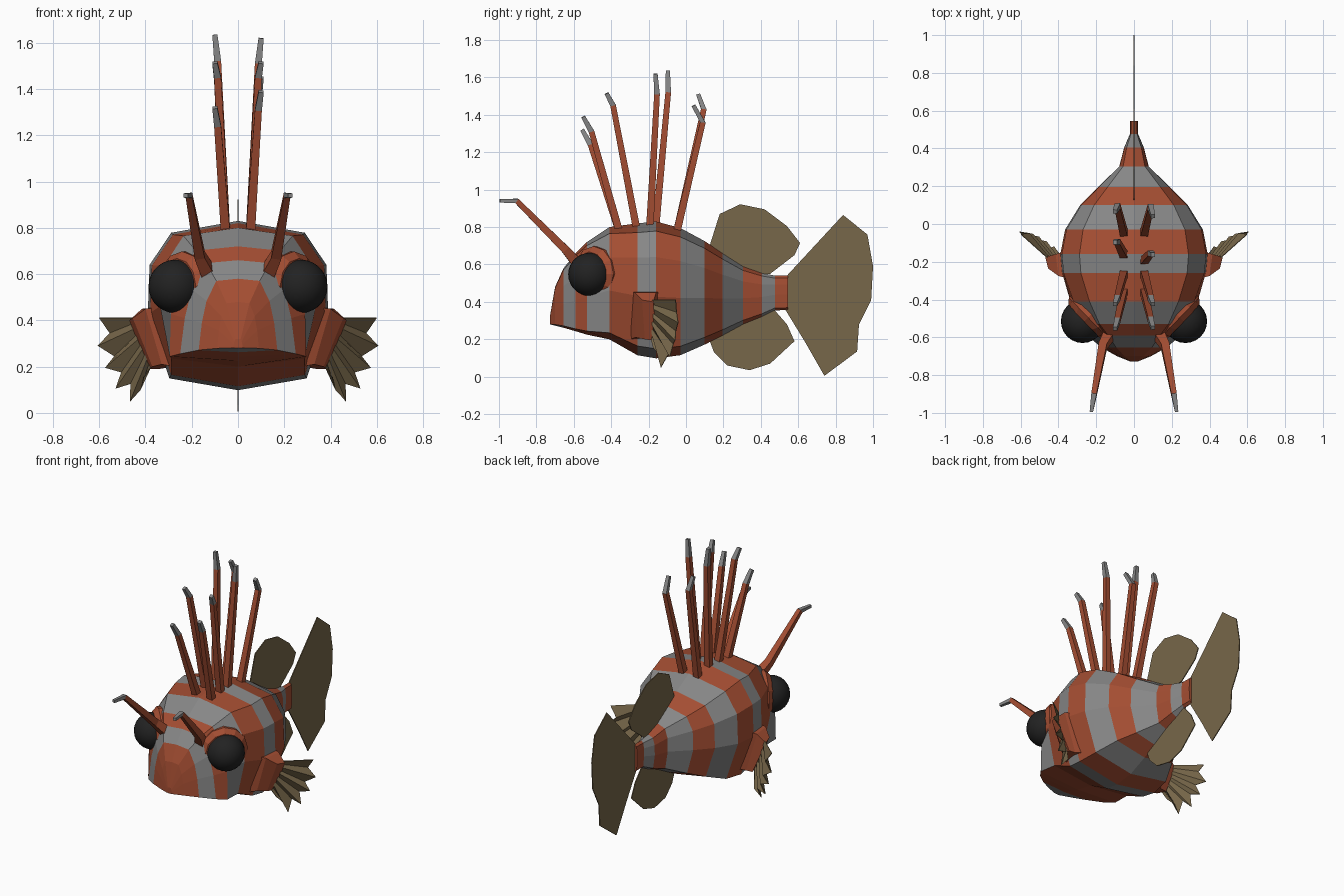
import bpy, bmesh, math
from mathutils import Vector

if "Cube" in bpy.data.objects:
    bpy.data.objects.remove(bpy.data.objects["Cube"])


def material(name, col):
    m = bpy.data.materials.new(name)
    m.diffuse_color = (*col, 1)
    m.use_nodes = True
    m.node_tree.nodes["Principled BSDF"].inputs["Base Color"].default_value = m.diffuse_color
    return m


ORANGE = material("rust_orange", (0.37, 0.075, 0.032))
GRAY = material("stripe_gray", (0.24, 0.24, 0.24))
OLIVE = material("fin_olive", (0.185, 0.135, 0.068))
BLACK = material("eye_black", (0.016, 0.016, 0.016))


def make(name, bm, mats):
    bmesh.ops.recalc_face_normals(bm, faces=bm.faces)
    me = bpy.data.meshes.new(name)
    bm.to_mesh(me)
    bm.free()
    ob = bpy.data.objects.new(name, me)
    bpy.context.collection.objects.link(ob)
    for m in mats:
        me.materials.append(m)
    return ob


def loft(name, rings, mats, rule=lambda i: 0):
    """Skin a list of closed rings; rule gives the material of each band."""
    bm = bmesh.new()
    vs = [[bm.verts.new(p) for p in r] for r in rings]
    n = len(rings[0])
    for i in range(len(vs) - 1):
        for k in range(n):
            f = bm.faces.new((vs[i][k], vs[i][(k + 1) % n],
                              vs[i + 1][(k + 1) % n], vs[i + 1][k]))
            f.material_index = rule(i)
    bm.faces.new(vs[0]).material_index = rule(0)
    bm.faces.new(vs[-1]).material_index = rule(len(vs) - 2)
    return make(name, bm, mats)


def spine(name, pts, radii):
    """Four-sided tapering rod with a gray bent tip."""
    pts = [Vector(p) for p in pts]
    rings = []
    for i, p in enumerate(pts):
        d = (pts[min(i + 1, len(pts) - 1)] - pts[max(i - 1, 0)]).normalized()
        u = d.cross(Vector((1, 0, 0))).normalized()
        v = d.cross(u)
        rings.append([p + radii[i] * (u * a + v * b)
                      for a, b in ((1, 1), (1, -1), (-1, -1), (-1, 1))])
    last = len(pts) - 2
    return loft(name, rings, (ORANGE, GRAY), lambda i: int(i == last))


# Body: cross-sections along y (y, half width, top z, bottom z, head blend)
SECTIONS = [
    (-0.728, 0.02, 0.32, 0.28, 1), (-0.70, 0.09, 0.48, 0.273, 1),
    (-0.655, 0.17, 0.58, 0.262, 1), (-0.59, 0.25, 0.66, 0.243, 1),
    (-0.53, 0.31, 0.72, 0.225, 0.8), (-0.41, 0.345, 0.80, 0.20, 0.3),
    (-0.26, 0.38, 0.82, 0.115, 0), (-0.16, 0.39, 0.83, 0.098, 0),
    (-0.03, 0.365, 0.795, 0.115, 0), (0.10, 0.285, 0.725, 0.172, 0),
    (0.195, 0.19, 0.66, 0.22, 0), (0.305, 0.078, 0.59, 0.28, 0),
    (0.405, 0.052, 0.555, 0.32, 0), (0.476, 0.022, 0.54, 0.355, 0),
    (0.546, 0.02, 0.54, 0.356, 0)]
BODY = [(0, 1), (0.74, 0.93), (0.98, 0.74), (1, 0.45), (0.76, 0.07), (0, 0)]
HEAD = [(0, 1), (0.55, 0.97), (0.8, 0.7), (0.92, 0.4), (1, 0.03), (0, 0)]
rings = []
for y, w, top, bot, t in SECTIONS:
    half = [((a + (c - a) * t) * w, bot + (top - bot) * (b + (d - b) * t))
            for (a, b), (c, d) in zip(BODY, HEAD)]
    rings.append([(x, y, z) for x, z in half] +
                 [(-x, y, z) for x, z in half[-2:0:-1]])
body = loft("body", rings, (ORANGE, GRAY),
            lambda i: 0 if i < 2 else (i + 1) % 2)
# Underside of the snout: gray lip, then the darker mouth band
for f in body.data.polygons:
    if f.normal.z < -0.7 and f.center.y < -0.41:
        f.material_index = 1 if f.center.y < -0.65 else 0


# Flat fins on the centre plane
def flat_fin(name, outline):
    bm = bmesh.new()
    bm.faces.new([bm.verts.new((0, y, z)) for y, z in outline])
    ob = make(name, bm, (OLIVE,))
    s = ob.modifiers.new("thickness", "SOLIDIFY")
    s.thickness, s.offset = 0.006, 0


flat_fin("tail_fin", [(0.53, 0.53), (0.84, 0.865), (0.97, 0.76), (1.0, 0.59),
                      (0.99, 0.41), (0.925, 0.28), (0.915, 0.135),
                      (0.74, 0.005), (0.64, 0.18), (0.53, 0.36)])
flat_fin("rear_dorsal_fin", [(0.12, 0.68), (0.18, 0.87), (0.29, 0.922),
                             (0.42, 0.895), (0.54, 0.805), (0.61, 0.715),
                             (0.58, 0.65), (0.45, 0.55), (0.30, 0.55)])
flat_fin("anal_fin", [(0.12, 0.21), (0.15, 0.13), (0.22, 0.06), (0.34, 0.035),
                      (0.45, 0.07), (0.58, 0.19), (0.54, 0.28), (0.47, 0.36),
                      (0.30, 0.32)])

# Paired parts
for s, side in ((1, "right"), (-1, "left")):
    # Eye socket: tilted twelve-sided cup
    axis = Vector((0.72 * s, -0.69, 0)).normalized()
    u, v = axis.cross(Vector((0, 0, 1))), Vector((0, 0, 1))
    c = Vector((0.232 * s, -0.485, 0.55))
    cup = []
    for off, r in ((-0.08, 0.12), (-0.045, 0.145), (0.015, 0.148), (0.045, 0.118)):
        cup.append([c + axis * off + r * (u * math.cos(k * math.pi / 6) +
                                          v * math.sin(k * math.pi / 6))
                    for k in range(12)])
    loft("eye_socket_" + side, cup, (ORANGE,))

    # Eyeball
    bm = bmesh.new()
    bmesh.ops.create_uvsphere(bm, u_segments=24, v_segments=14, radius=0.115)
    bmesh.ops.translate(bm, verts=bm.verts, vec=(0.272 * s, -0.515, 0.547))
    for f in bm.faces:
        f.smooth = True
    make("eyeball_" + side, bm, (BLACK,))

    # Feeler above the eye
    spine("feeler_" + side,
          [(0.11 * s, -0.55, 0.57), (0.165 * s, -0.645, 0.68),
           (0.212 * s, -0.905, 0.94), (0.226 * s, -0.995, 0.94)],
          (0.032, 0.022, 0.014, 0.009))

    # Pectoral fin base
    loft("pectoral_base_" + side,
         [[(x * s, y, z) for x, y, z in ring] for ring in (
             [(0.30, -0.30, 0.46), (0.30, -0.12, 0.46),
              (0.28, -0.12, 0.20), (0.28, -0.30, 0.20)],
             [(0.40, -0.275, 0.45), (0.415, -0.16, 0.45),
              (0.34, -0.15, 0.19), (0.33, -0.27, 0.21)],
             [(0.455, -0.235, 0.41), (0.47, -0.175, 0.40),
              (0.385, -0.155, 0.19), (0.37, -0.22, 0.20)])], (ORANGE,))

    # Pleated pectoral fan
    rim = [(0.60, 0.41), (0.565, 0.345), (0.597, 0.29), (0.545, 0.245),
           (0.565, 0.195), (0.515, 0.175), (0.52, 0.105), (0.475, 0.125),
           (0.457, 0.05), (0.43, 0.10), (0.40, 0.155)]
    bm = bmesh.new()
    inner, outer = [], []
    for k, (x, z) in enumerate(rim):
        t = k / (len(rim) - 1)
        fold = 0.016 * (-1) ** k
        rx = 0.45 - 0.08 * t
        inner.append(bm.verts.new((rx * s, -0.19, 0.41 - 0.20 * t)))
        outer.append(bm.verts.new(((x + fold * 0.6) * s if 0 < k else x * s,
                                   -0.19 + (x - rx) * 1.0 - fold, z)))
    for k in range(len(rim) - 1):
        bm.faces.new((inner[k], outer[k], outer[k + 1], inner[k + 1]))
    fan = make("pectoral_fan_" + side, bm, (OLIVE,))
    fan.modifiers.new("thickness", "SOLIDIFY").thickness = 0.004

# Back spines: (side, base y, bend y, bend z, tip y, tip z)
SPINES = [(1, -0.355, -0.505, 1.31, -0.55, 1.39), (-1, -0.355, -0.51, 1.24, -0.555, 1.32),
          (1, -0.26, -0.39, 1.45, -0.425, 1.515), (-1, -0.26, -0.39, 1.45, -0.425, 1.515),
          (1, -0.195, -0.155, 1.51, -0.163, 1.62), (-1, -0.165, -0.095, 1.52, -0.097, 1.635),
          (1, -0.05, 0.09, 1.36, 0.04, 1.45), (-1, -0.05, 0.095, 1.43, 0.065, 1.51)]
for i, (s, y0, y1, z1, y2, z2) in enumerate(SPINES):
    spine("back_spine_%d" % (i + 1),
          [(0.053 * s, y0, 0.77), (0.088 * s, y1, z1), (0.10 * s, y2, z2)],
          (0.02, 0.015, 0.011))
